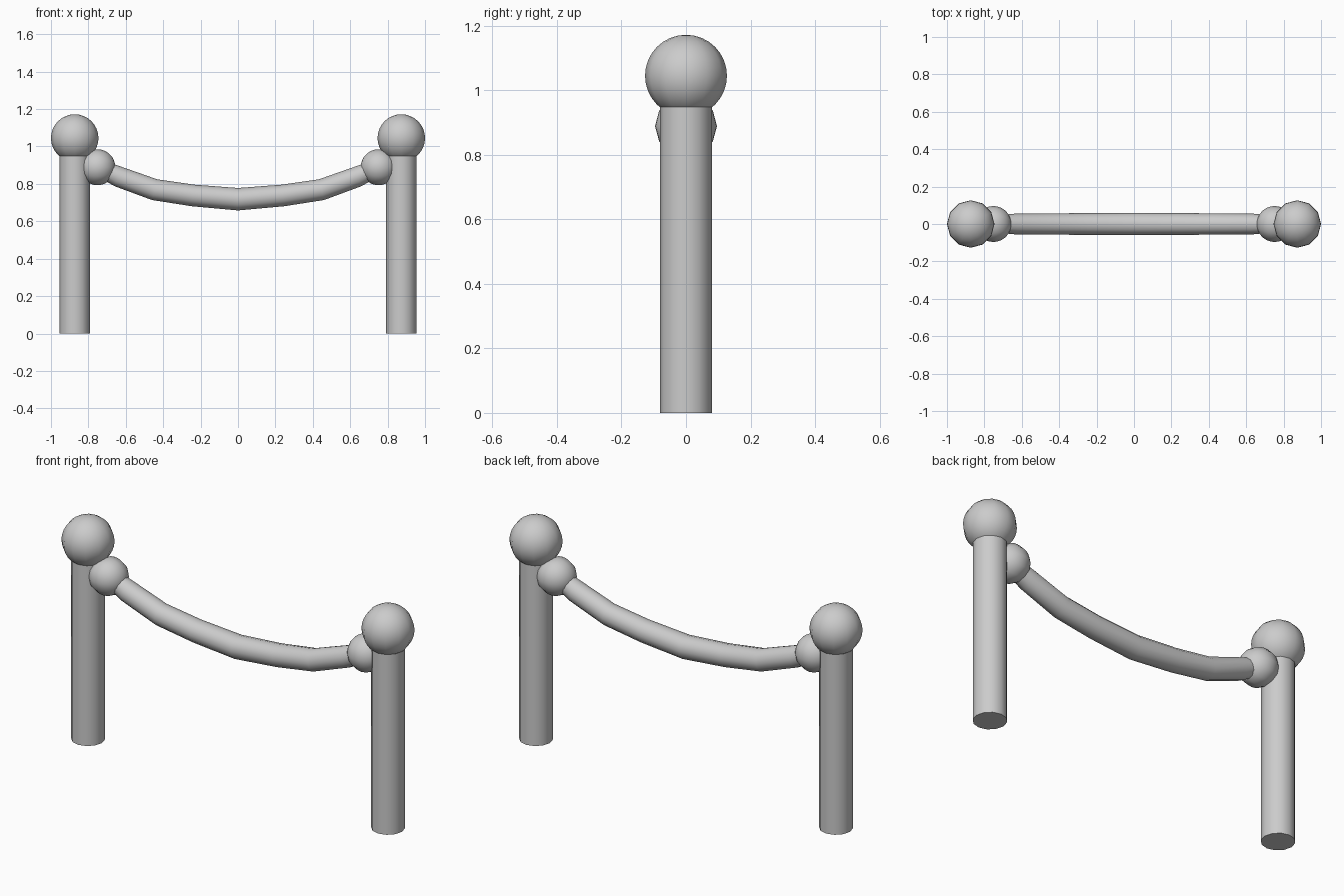
import bpy
import bmesh
from math import cos, sin, tau, pi, radians
from mathutils import Matrix, Vector

if "Cube" in bpy.data.objects:
    bpy.data.objects.remove(bpy.data.objects["Cube"])

SIDES = 12


def finish(bm, name):
    bmesh.ops.recalc_face_normals(bm, faces=bm.faces)
    mesh = bpy.data.meshes.new(name)
    bm.to_mesh(mesh)
    bm.free()
    obj = bpy.data.objects.new(name, mesh)
    bpy.context.collection.objects.link(obj)
    bpy.ops.object.select_all(action='DESELECT')
    obj.select_set(True)
    bpy.context.view_layer.objects.active = obj
    bpy.ops.object.shade_smooth_by_angle(angle=radians(50))
    return obj


def ball(name, centre, radius, rot=Matrix()):
    bm = bmesh.new()
    bmesh.ops.create_uvsphere(bm, u_segments=SIDES, v_segments=16, radius=radius,
                              matrix=Matrix.Translation(centre) @ rot)
    return finish(bm, name)


def post(name, x, radius, height):
    bm = bmesh.new()
    bmesh.ops.create_cone(bm, cap_ends=True, segments=SIDES, radius1=radius,
                          radius2=radius, depth=height,
                          matrix=Matrix.Translation((x, 0, height / 2)))
    return finish(bm, name)


def rope(name, path):
    # path holds (x, z, radius); rings stand square to the path
    bm = bmesh.new()
    rings = []
    for i, (x, z, r) in enumerate(path):
        a, b = path[max(i - 1, 0)], path[min(i + 1, len(path) - 1)]
        t = Vector((b[0] - a[0], 0, b[1] - a[1])).normalized()
        up = Vector((-t.z, 0, t.x))
        rings.append([bm.verts.new(Vector((x, 0, z)) + r * (
            up * cos(tau * k / SIDES) + Vector((0, 1, 0)) * sin(tau * k / SIDES)))
            for k in range(SIDES)])
    for p, q in zip(rings, rings[1:]):
        for k in range(SIDES):
            n = (k + 1) % SIDES
            bm.faces.new((p[k], p[n], q[n], q[k]))
    bm.faces.new(rings[0])
    bm.faces.new(rings[-1])
    return finish(bm, name)


# Posts, finials and rope end knobs on both sides
for side, s in (("left", -1), ("right", 1)):
    post(side + "_post", s * 0.873, 0.081, 0.97)
    ball(side + "_finial", (s * 0.873, 0, 1.045), 0.127)
    ball(side + "_rope_knob", (s * 0.752, 0, 0.889), 0.096, Matrix.Rotation(pi / 2, 4, 'Y'))

# Sagging rope
half = [(0.24, 0.738, 0.058), (0.446, 0.769, 0.057), (0.64, 0.839, 0.055), (0.74, 0.885, 0.045)]
rope("sagging_rope", [(-x, z, r) for x, z, r in reversed(half)] + [(0, 0.718, 0.06)] + half)
